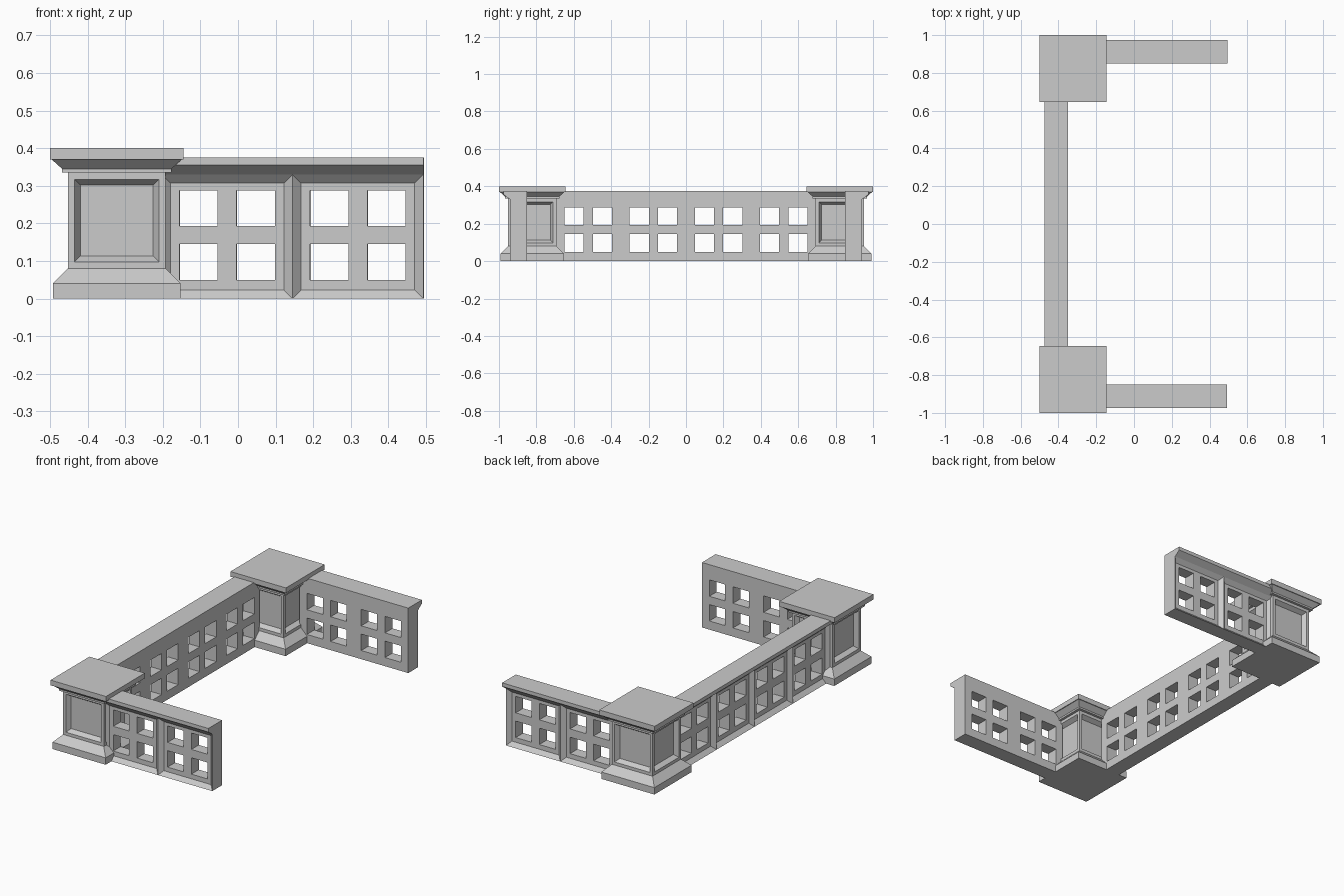
import bpy, bmesh, math

if "Cube" in bpy.data.objects:
    bpy.data.objects.remove(bpy.data.objects["Cube"])

stone = bpy.data.materials.new("grey_stone")
stone.use_nodes = True
GREY = (0.6, 0.6, 0.6, 1)
stone.diffuse_color = GREY
stone.node_tree.nodes["Principled BSDF"].inputs["Base Color"].default_value = GREY


def finish(bm, name, location, angle=0):
    bmesh.ops.remove_doubles(bm, verts=bm.verts, dist=0.0005)
    bmesh.ops.recalc_face_normals(bm, faces=bm.faces)
    mesh = bpy.data.meshes.new(name)
    bm.to_mesh(mesh)
    bm.free()
    mesh.materials.append(stone)
    obj = bpy.data.objects.new(name, mesh)
    obj.location = location
    obj.rotation_euler.z = math.radians(angle)
    bpy.context.collection.objects.link(obj)


def face(bm, points):
    return bm.faces.new([bm.verts.new(p) for p in points])


# Corner post: stacked square rings, with a sunken panel on each shaft side
def post(name, y):
    bm = bmesh.new()
    rings = [(0.17, 0), (0.17, 0.04), (0.13, 0.08), (0.13, 0.335),
             (0.145, 0.335), (0.145, 0.345), (0.173, 0.37),
             (0.1775, 0.37), (0.1775, 0.4)]
    loops = [[bm.verts.new((sx * h, sy * h, z))
              for sx, sy in ((-1, -1), (1, -1), (1, 1), (-1, 1))] for h, z in rings]
    bm.faces.new(loops[0][::-1])
    bm.faces.new(loops[-1])
    shaft = []
    for n, (low, high) in enumerate(zip(loops, loops[1:])):
        for i in range(4):
            j = (i + 1) % 4
            f = bm.faces.new((low[i], low[j], high[j], high[i]))
            if n == 2:
                shaft.append(f)
    bm.normal_update()
    bmesh.ops.inset_individual(bm, faces=shaft, thickness=0.025)
    bmesh.ops.inset_individual(bm, faces=shaft, thickness=0.022, depth=-0.025)
    finish(bm, name, (-0.3225, y, 0))


PITCH, BODY, SUNK, TOP, BEVEL = 0.348, 0.09, 0.068, 0.33, 0.023
HOLE_X = [-0.126, -0.024, 0.026, 0.128]
HOLE_Z = [0.05, 0.145, 0.193, 0.288]


# One flat sheet with four window openings
def pierced_sheet(bm, xs, zs, y):
    for i in range(5):
        for k in range(5):
            if not (i % 2 and k % 2):
                face(bm, [(xs[a], y, zs[b]) for a, b in
                          ((i, k), (i + 1, k), (i + 1, k + 1), (i, k + 1))])


# Parapet: a row of sunken, pierced panels facing local -y, under a cornice
def parapet(name, panels, location, angle):
    half = panels * PITCH / 2
    bm = bmesh.new()
    for p in range(panels):
        c = -half + (p + 0.5) * PITCH
        left, right = c - PITCH / 2, c + PITCH / 2
        holes = [c + x - 0.001 for x in HOLE_X]
        outer_x, outer_z = [left] + holes + [right], [0] + HOLE_Z + [TOP]
        inner_x = [left + BEVEL] + holes + [right - BEVEL]
        inner_z = [BEVEL] + HOLE_Z + [TOP - BEVEL]
        pierced_sheet(bm, outer_x, outer_z, 0)
        pierced_sheet(bm, inner_x, inner_z, -SUNK)
        # sloping frame; the sheet edge keeps its intermediate points
        for e in (0, -1):
            face(bm, [(left, -BODY, outer_z[e]), (right, -BODY, outer_z[e])]
                 + [(x, -SUNK, inner_z[e]) for x in inner_x[::-1]])
            face(bm, [(outer_x[e], -BODY, 0), (outer_x[e], -BODY, TOP)]
                 + [(inner_x[e], -SUNK, z) for z in inner_z[::-1]])
            # top and bottom
            face(bm, [(left, -BODY, outer_z[e]), (right, -BODY, outer_z[e])]
                 + [(x, 0, outer_z[e]) for x in outer_x[::-1]])
        # window reveals
        for i in (0, 2):
            for k in (0, 2):
                x0, x1 = holes[i:i + 2]
                z0, z1 = HOLE_Z[k:k + 2]
                ring = [(x0, z0), (x1, z0), (x1, z1), (x0, z1)]
                for (a, b), (d, e) in zip(ring, ring[1:] + ring[:1]):
                    face(bm, [(a, 0, b), (d, 0, e), (d, -SUNK, e), (a, -SUNK, b)])
    # wall ends
    for x in (-half, half):
        face(bm, [(x, -BODY, 0), (x, -BODY, TOP)]
             + [(x, 0, z) for z in [TOP] + HOLE_Z[::-1] + [0]])
    finish(bm, name + "_wall", location, angle)

    # cornice
    bm = bmesh.new()
    profile = [(0, TOP), (-BODY, TOP), (-0.125, 0.355), (-0.125, 0.376), (0, 0.376)]
    end = face(bm, [(-half, y, z) for y, z in profile])
    grown = bmesh.ops.extrude_face_region(bm, geom=[end], use_keep_orig=True)
    bmesh.ops.translate(bm, vec=(2 * half, 0, 0),
                        verts=[v for v in grown["geom"] if isinstance(v, bmesh.types.BMVert)])
    finish(bm, name + "_cornice", location, angle)


post("front_post", -0.8225)
post("back_post", 0.8225)
parapet("front_parapet", 2, (0.145, -0.85, 0), 0)
parapet("back_parapet", 2, (0.147, 0.85, 0), 180)
parapet("side_parapet", 4, (-0.35, 0, 0), -90)
